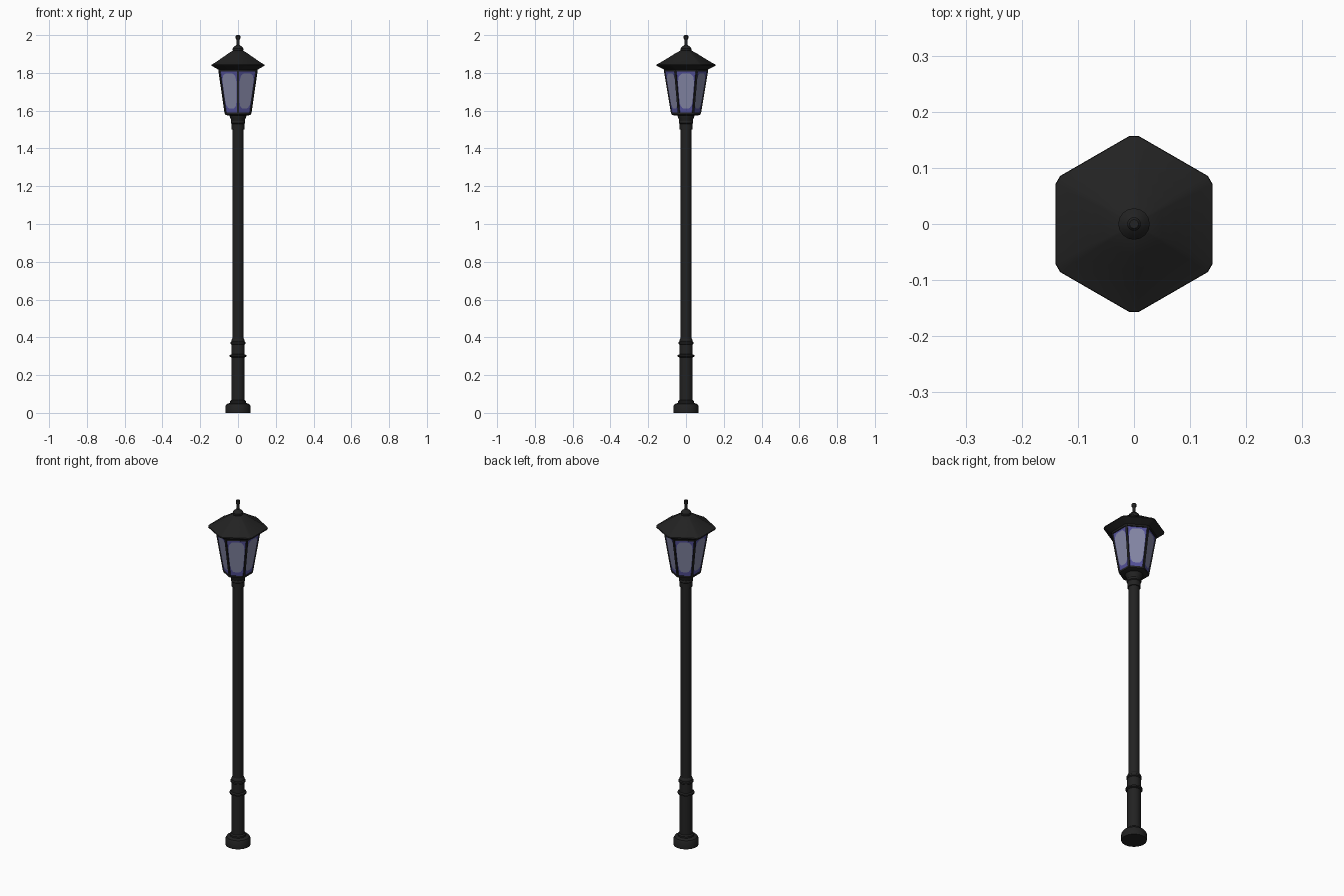
import bpy, bmesh
from math import sin, cos, pi, radians
from mathutils import Vector

cube = bpy.data.objects.get("Cube")
if cube:
    bpy.data.objects.remove(cube)


def material(name, rgb):
    mat = bpy.data.materials.new(name)
    mat.use_nodes = True
    mat.diffuse_color = (*rgb, 1)
    bsdf = next(n for n in mat.node_tree.nodes if n.type == 'BSDF_PRINCIPLED')
    bsdf.inputs["Base Color"].default_value = (*rgb, 1)
    return mat


IRON = material("black iron", (0.016, 0.016, 0.016))
PALE = material("pale glass", (0.24, 0.25, 0.39))
VIOLET = material("violet glass", (0.09, 0.085, 0.33))


def finish(bm, name, mats, angle=30):
    bmesh.ops.recalc_face_normals(bm, faces=bm.faces)
    mesh = bpy.data.meshes.new(name)
    bm.to_mesh(mesh)
    bm.free()
    for mat in mats:
        mesh.materials.append(mat)
    obj = bpy.data.objects.new(name, mesh)
    bpy.context.collection.objects.link(obj)
    bpy.ops.object.select_all(action='DESELECT')
    obj.select_set(True)
    bpy.context.view_layer.objects.active = obj
    bpy.ops.object.shade_smooth_by_angle(angle=radians(angle))
    return obj


def circle(n):
    return [(cos(2 * pi * i / n), sin(2 * pi * i / n)) for i in range(n)]


def hexagon(reach, half_cut):
    """Hexagon of apothem 1 with a corner towards +y, each corner cut flat."""
    points = []
    for k in range(6):
        a = radians(30 + 60 * k)
        for t in (-half_cut, half_cut):
            points.append((reach * cos(a) - t * sin(a), reach * sin(a) + t * cos(a)))
    return points


def loft(name, section, profile):
    """Stack scaled copies of a section along z, from (radius, z) pairs."""
    bm = bmesh.new()
    rings = [[bm.verts.new((x * r, y * r, z)) for x, y in section] for r, z in profile]
    n = len(section)
    for low, high in zip(rings, rings[1:]):
        for i in range(n):
            j = (i + 1) % n
            bm.faces.new((low[i], low[j], high[j], high[i]))
    bm.faces.new(rings[0])
    bm.faces.new(rings[-1])
    return finish(bm, name, [IRON])


ROUND = circle(24)
HEX = hexagon(1.12, 0.06)

# Post: foot, lower sleeve, two mouldings, shaft and collar
loft("foot", ROUND, [(0.066, 0), (0.066, 0.036), (0.06, 0.047), (0.042, 0.053),
                     (0.042, 0.062), (0.035, 0.068)])
loft("lower_sleeve", ROUND, [(0.035, 0.05), (0.035, 0.385), (0.029, 0.395)])
for name, z, r in (("lower_moulding", 0.302, 0.044), ("upper_moulding", 0.37, 0.04)):
    loft(name, ROUND, [(0.034, z - 0.009), (r, z - 0.004), (r, z + 0.004), (0.034, z + 0.009)])
loft("shaft", ROUND, [(0.029, 0.38), (0.028, 1.52)])
loft("collar", ROUND, [(0.034, 1.5), (0.034, 1.53), (0.038, 1.534), (0.038, 1.542),
                       (0.036, 1.546), (0.039, 1.558), (0.047, 1.575), (0.047, 1.582)])

# Lantern cage
BOTTOM, TOP = 1.585, 1.812
R_LOW, R_HIGH = 0.066, 0.099
loft("lantern_floor", HEX, [(0.055, 1.574), (0.069, 1.58), (0.07, 1.59)])
loft("top_rim", HEX, [(0.098, 1.806), (0.102, 1.808), (0.105, 1.825)])


def corner(k, z_low):
    a = radians(30 + 60 * k)
    r = (R_LOW if z_low else R_HIGH) * 1.1547
    return Vector((r * cos(a), r * sin(a), BOTTOM if z_low else TOP))


bm = bmesh.new()
for k in range(6):
    a = radians(30 + 60 * k)
    out, side = Vector((cos(a), sin(a), 0)), Vector((-sin(a), cos(a), 0))
    ends = []
    for low in (True, False):
        c = corner(k, low)
        ends.append([bm.verts.new(c + out * o + side * s) for o, s in
                     ((-0.01, -0.006), (0.003, -0.005), (0.003, 0.005), (-0.01, 0.006))])
    for i in range(4):
        j = (i + 1) % 4
        bm.faces.new((ends[0][i], ends[0][j], ends[1][j], ends[1][i]))
    bm.faces.new(ends[0])
    bm.faces.new(ends[1])
finish(bm, "corner_bars", [IRON])

# Glass panes: violet border around a pale rounded centre
bm = bmesh.new()
for k in range(6):
    lows = corner(k, True), corner(k + 1, True)
    highs = corner(k, False), corner(k + 1, False)

    def on_pane(u, v):
        s, t = (u + 1) / 2, (v + 1) / 2
        return lows[0].lerp(lows[1], s).lerp(highs[0].lerp(highs[1], s), t)

    outer, inner = [], []
    for c, s in circle(24):
        outer.append(bm.verts.new(on_pane(c / max(abs(c), abs(s)), s / max(abs(c), abs(s)))))
        r = 0.82 / (c ** 4 + s ** 4) ** 0.25
        inner.append(bm.verts.new(on_pane(c * r, s * r + 0.05)))
    for i in range(24):
        j = (i + 1) % 24
        bm.faces.new((outer[i], outer[j], inner[j], inner[i])).material_index = 1
    bm.faces.new(inner).material_index = 0
bmesh.ops.remove_doubles(bm, verts=bm.verts, dist=0.0001)
finish(bm, "glass_panes", [PALE, VIOLET])

# Roof and finial
loft("roof", HEX, [(0.1, 1.815), (0.107, 1.819), (0.14, 1.838), (0.139, 1.844), (0.122, 1.854),
                   (0.1, 1.869), (0.075, 1.886), (0.05, 1.904), (0.028, 1.917), (0.018, 1.92)])
loft("finial", circle(16), [(0.024, 1.912), (0.028, 1.92), (0.028, 1.93), (0.021, 1.938),
                            (0.014, 1.944), (0.008, 1.948), (0.008, 1.976), (0.012, 1.982),
                            (0.012, 1.995), (0.008, 2.0)])
